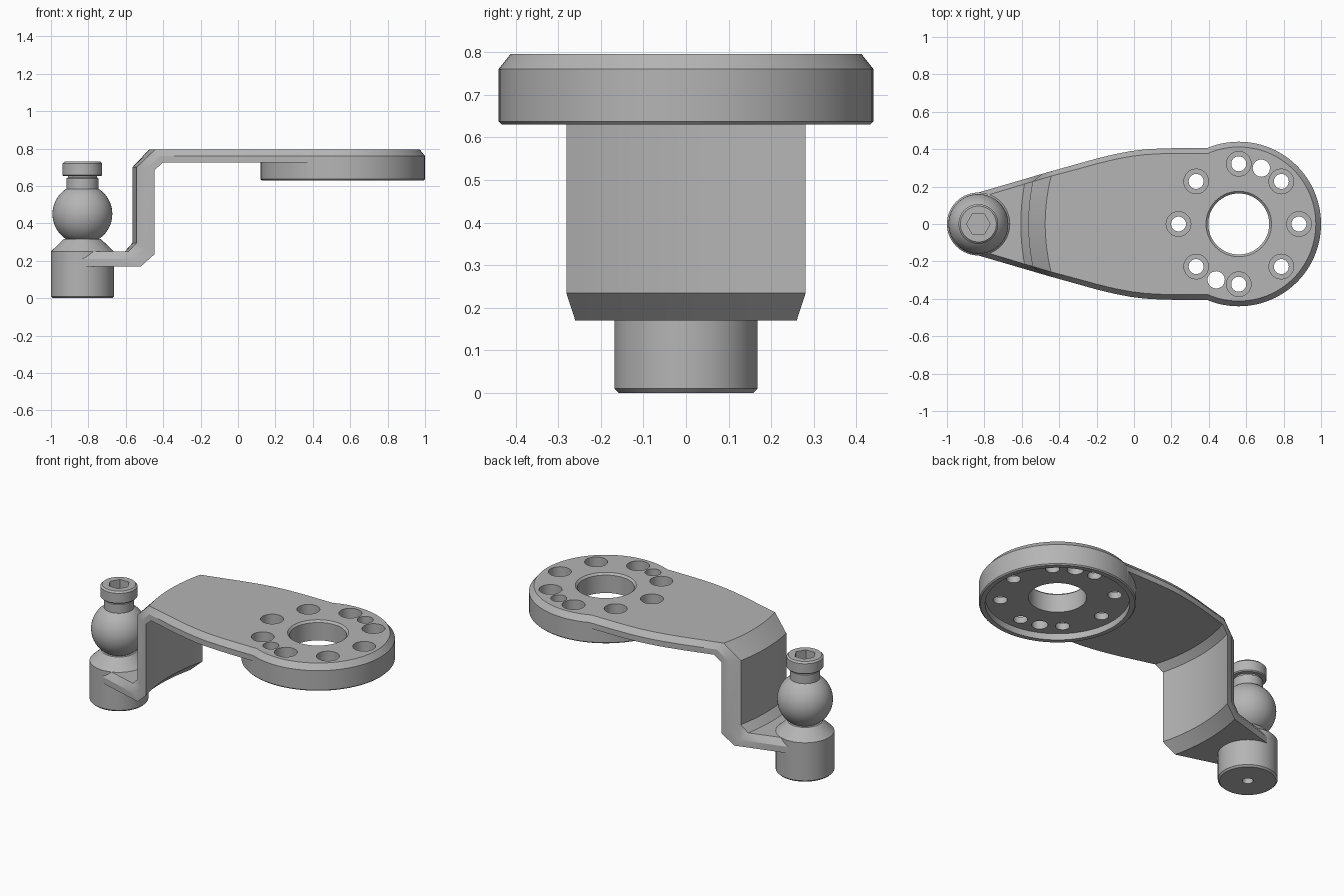
import bpy, bmesh, math

if "Cube" in bpy.data.objects:
    bpy.data.objects.remove(bpy.data.objects["Cube"])

steel = bpy.data.materials.new("grey steel")
steel.diffuse_color = (0.46, 0.46, 0.46, 1)
steel.use_nodes = True
steel.node_tree.nodes["Principled BSDF"].inputs["Base Color"].default_value = steel.diffuse_color
DISC_X, POST_X = 0.56, -0.832


def finish(name, bm):
    """Turn a bmesh into a scene object."""
    bmesh.ops.remove_doubles(bm, verts=bm.verts, dist=1e-5)
    bmesh.ops.recalc_face_normals(bm, faces=bm.faces)
    me = bpy.data.meshes.new(name)
    bm.to_mesh(me)
    bm.free()
    me.materials.append(steel)
    ob = bpy.data.objects.new(name, me)
    bpy.context.collection.objects.link(ob)
    return ob


def lathe(name, profile, x, y=0.0, n=64):
    """Revolve a (radius, z) profile around a vertical axis into a closed solid."""
    bm = bmesh.new()
    rings = []
    for r, z in profile:
        if r < 1e-6:
            rings.append([bm.verts.new((x, y, z))] * n)
        else:
            rings.append([bm.verts.new((x + r * math.cos(2 * math.pi * i / n),
                                        y + r * math.sin(2 * math.pi * i / n), z)) for i in range(n)])
    for a, b in zip(rings, rings[1:]):
        for i in range(n):
            j = (i + 1) % n
            quad = list(dict.fromkeys((a[i], a[j], b[j], b[i])))
            if len(quad) > 2:
                bm.faces.new(quad)
    return finish(name, bm)


def boolean(ob, tool, op):
    """Apply a boolean and remove the tool."""
    mod = ob.modifiers.new("cut", 'BOOLEAN')
    mod.operation, mod.object, mod.solver = op, tool, 'EXACT'
    bpy.context.view_layer.objects.active = ob
    bpy.ops.object.modifier_apply(modifier=mod.name)
    bpy.data.objects.remove(tool)


# Half width of the arm along x
WIDTHS = [(-0.84, 0.166), (-0.45, 0.28), (-0.2, 0.35), (-0.1, 0.374), (-0.02, 0.389),
          (0.06, 0.399), (0.15, 0.404), (0.25, 0.406), (0.6, 0.406)]


def half_width(x):
    for (x0, w0), (x1, w1) in zip(WIDTHS, WIDTHS[1:]):
        if x <= x1:
            return w0 + (w1 - w0) * (x - x0) / (x1 - x0)
    return WIDTHS[-1][1]


# Arm: cranked strip, its upright wall curved around the disc centre.
# Station: underside x, z, topside x, z, curved flag
stations = [(-0.835, 0.17, -0.835, 0.25, 0), (-0.72, 0.17, -0.72, 0.25, 0),
            (-0.55, 0.17, -0.605, 0.25, 1), (-0.485, 0.235, -0.565, 0.295, 1),
            (-0.485, 0.685, -0.565, 0.70, 1), (-0.445, 0.725, -0.475, 0.795, 1)]
stations += [(x, 0.725, x, 0.795, 0) for x in (-0.3, -0.2, -0.1, -0.02, 0.06, 0.15, 0.25, 0.45)]
COLS = 12


def row(x, z, curved, inset):
    def bend(y):
        return DISC_X - math.sqrt((DISC_X - x) ** 2 - y * y) if curved else x
    w = half_width(x)
    for _ in range(4):
        w = half_width(bend(w))
    w -= inset
    return [(bend(y), y, z) for y in (w * (2 * i / COLS - 1) for i in range(COLS + 1))]


bm = bmesh.new()
sections = []
for xb, zb, xt, zt, curved in stations:
    low, edge, top = row(xb, zb, curved, 0), row(xt, zt, curved, 0), row(xt, zt, curved, 0.028)
    mids = [tuple((a + b) / 2 for a, b in zip(low[k], edge[k])) for k in (-1, 0)]
    sections.append([bm.verts.new(p) for p in low + [mids[0]] + top[::-1] + [mids[1]]])
for a, b in zip(sections, sections[1:]):
    for i in range(len(a)):
        j = (i + 1) % len(a)
        bm.faces.new((a[i], a[j], b[j], b[i]))
for s in (sections[0], sections[-1]):
    m = COLS + 1
    for i in range(COLS):
        bm.faces.new((s[i], s[i + 1], s[2 * m - 1 - i], s[2 * m - i]))
    bm.faces.new((s[COLS], s[m], s[m + 1]))
    bm.faces.new((s[0], s[2 * m], s[2 * m + 1]))
arm = finish("arm_plate", bm)

# Mounting disc with chamfered top and shallow recess beneath, merged with the arm
disc = lathe("disc", [(0, 0.67), (0.405, 0.67), (0.405, 0.63), (0.433, 0.63), (0.44, 0.637),
                      (0.44, 0.76), (0.412, 0.795), (0, 0.795)], DISC_X, n=96)
boolean(arm, disc, 'UNION')

# Central bore with a small chamfer
boolean(arm, lathe("bore", [(0, 0.5), (0.163, 0.5), (0.163, 0.783), (0.187, 0.807), (0, 0.807)],
                   DISC_X), 'DIFFERENCE')

# Eight counterbored bolt holes and two plain dowel holes
for deg in [45 * k for k in range(8)] + [68, 248]:
    a = math.radians(deg)
    if deg % 45 == 0:
        prof = [(0, 0.5), (0.04, 0.5), (0.04, 0.71), (0.066, 0.71), (0.066, 0.85), (0, 0.85)]
    else:
        prof = [(0, 0.5), (0.046, 0.5), (0.046, 0.85), (0, 0.85)]
    boolean(arm, lathe("hole", prof, DISC_X + 0.322 * math.cos(a), 0.322 * math.sin(a), 32), 'DIFFERENCE')

# Post base with a cone shoulder and a small centre hole underneath
base = lathe("post_base", [(0, 0.08), (0.03, 0.08), (0.03, 0), (0.158, 0), (0.168, 0.01),
                           (0.168, 0.25), (0.1, 0.315), (0, 0.315)], POST_X)

# Ball
ball = lathe("ball", [(0.16 * math.sin(math.pi * i / 32), 0.45 - 0.16 * math.cos(math.pi * i / 32))
                      for i in range(33)], POST_X)

# Bolt: collar, neck groove and head with a hexagonal socket
bolt = lathe("bolt_head", [(0, 0.56), (0.086, 0.56), (0.086, 0.64), (0.078, 0.645), (0.078, 0.652),
                           (0.1, 0.652), (0.106, 0.658), (0.106, 0.72), (0.096, 0.73), (0, 0.73)], POST_X)
boolean(bolt, lathe("socket", [(0, 0.67), (0.063, 0.67), (0.063, 0.8), (0, 0.8)], POST_X, n=6), 'DIFFERENCE')

# Smooth curved faces, keep machined edges sharp
for ob in (arm, base, ball, bolt):
    bpy.ops.object.select_all(action='DESELECT')
    ob.select_set(True)
    bpy.context.view_layer.objects.active = ob
    bpy.ops.object.shade_smooth_by_angle(angle=math.radians(25))
